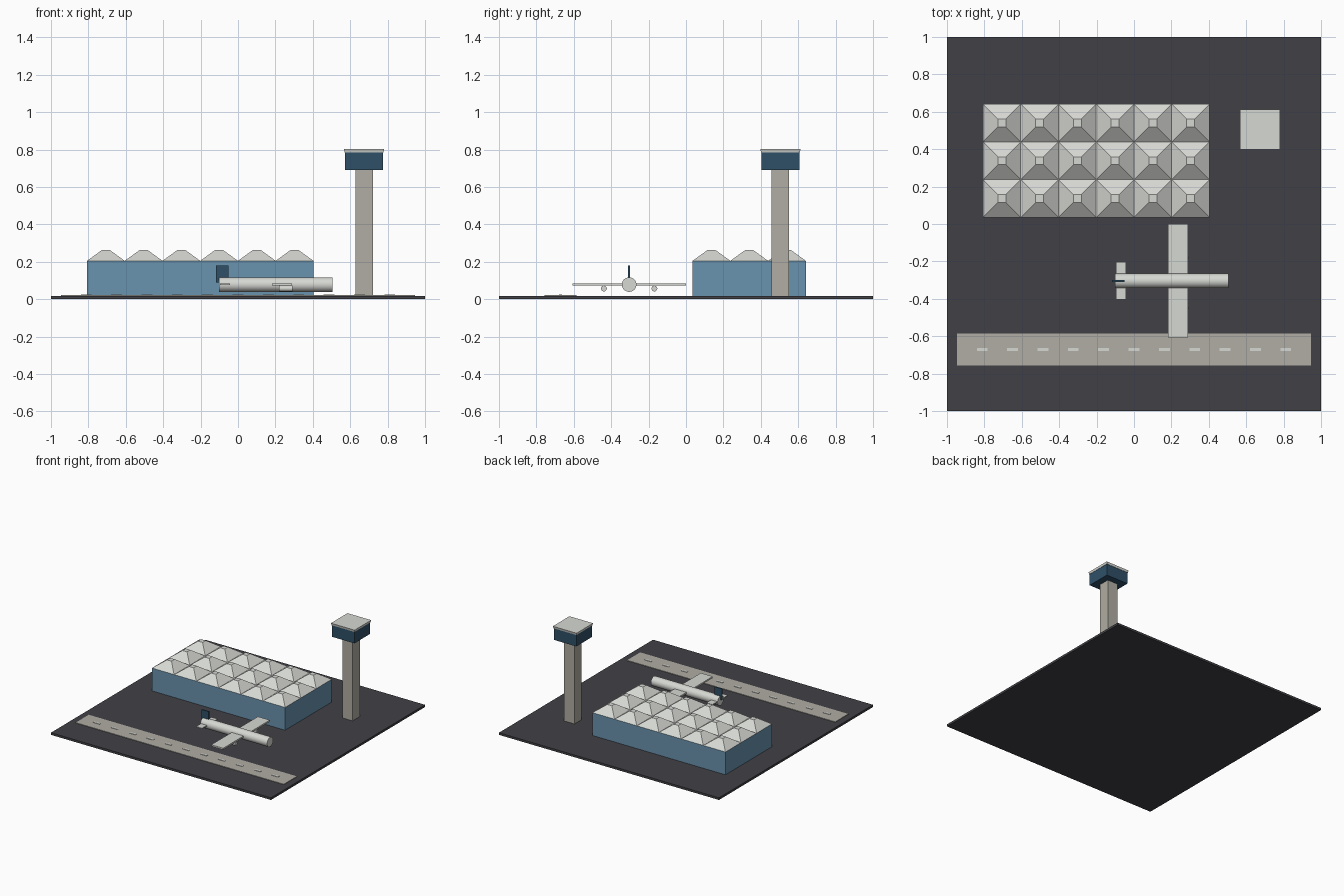
import bpy, math

if "Cube" in bpy.data.objects:
    bpy.data.objects.remove(bpy.data.objects["Cube"])


def mat(name, rgb):
    lin = [((c / 255 + 0.055) / 1.055) ** 2.4 for c in rgb]
    m = bpy.data.materials.new(name)
    m.diffuse_color = (*lin, 1)
    m.use_nodes = True
    m.node_tree.nodes["Principled BSDF"].inputs["Base Color"].default_value = m.diffuse_color
    return m


ASPHALT = mat("dark asphalt", (65, 64, 70))
CONCRETE = mat("warm concrete", (176, 173, 163))
WHITE = mat("off white", (214, 216, 211))
BLUE = mat("blue glass", (105, 147, 175))
NAVY = mat("dark blue glass", (47, 80, 103))


def finish(name, m):
    o = bpy.context.object
    o.name = name
    o.data.materials.append(m)
    return o


def box(name, x, y, z, m):
    """Box from (min, max) pairs on each axis."""
    bpy.ops.mesh.primitive_cube_add(size=1, location=[(a + b) / 2 for a, b in (x, y, z)])
    o = finish(name, m)
    o.scale = [b - a for a, b in (x, y, z)]
    bpy.ops.object.transform_apply(location=False, rotation=False, scale=True)
    return o


def frustum(name, x, y, z0, z1, w0, w1, m):
    """Square tapered block, w0 wide at the bottom and w1 at the top."""
    k = math.sqrt(0.5)
    bpy.ops.mesh.primitive_cone_add(vertices=4, radius1=w0 * k, radius2=w1 * k, depth=z1 - z0,
                                    location=(x, y, (z0 + z1) / 2), rotation=(0, 0, math.pi / 4))
    return finish(name, m)


def tube(name, x0, x1, y, z, r, m):
    """Smooth cylinder along x."""
    bpy.ops.mesh.primitive_cylinder_add(vertices=24, radius=r, depth=x1 - x0,
                                        location=((x0 + x1) / 2, y, z), rotation=(0, math.pi / 2, 0))
    bpy.ops.object.shade_smooth_by_angle(angle=math.radians(40))
    return finish(name, m)


# Ground and runway with dashes
G = 0.018
box("ground_slab", (-1, 1), (-1, 1), (0, G), ASPHALT)
box("runway", (-0.946, 0.946), (-0.756, -0.586), (G - 0.004, G + 0.004), CONCRETE)
for i in range(11):
    cx = (i - 5) * 0.1622
    box(f"runway_dash_{i}", (cx - 0.029, cx + 0.029), (-0.68, -0.664), (G, G + 0.007), WHITE)

# Terminal hall and its tent roof
P = 0.2018
CX, CY = -0.202, 0.338
box("terminal_hall", (CX - 3 * P, CX + 3 * P), (CY - 1.5 * P, CY + 1.5 * P), (G, 0.205), BLUE)
for i in range(6):
    for j in range(3):
        frustum(f"roof_tent_{i}_{j}", CX + (i - 2.5) * P, CY + (j - 1) * P,
                0.205, 0.263, P, 0.042, WHITE)

# Control tower
TX, TY = 0.674, 0.505
frustum("tower_shaft", TX, TY, G, 0.69, 0.094, 0.094, CONCRETE)
frustum("tower_cab", TX, TY, 0.69, 0.785, 0.202, 0.202, NAVY)
frustum("tower_roof", TX, TY, 0.785, 0.803, 0.207, 0.215, WHITE)

# Aeroplane
PY, PZ = -0.304, 0.078
tube("fuselage", -0.102, 0.505, PY, PZ, 0.039, WHITE)
box("wings", (0.182, 0.29), (PY - 0.303, PY + 0.303), (PZ - 0.006, PZ + 0.007), WHITE)
box("tailplane", (-0.097, -0.043), (PY - 0.1, PY + 0.1), (PZ - 0.003, PZ + 0.005), WHITE)
box("tail_fin", (-0.117, -0.051), (PY - 0.005, PY + 0.005), (0.088, 0.18), NAVY)
for side, s in (("right", -1), ("left", 1)):
    tube(f"engine_{side}", 0.218, 0.291, PY + s * 0.135, 0.057, 0.0155, WHITE)
